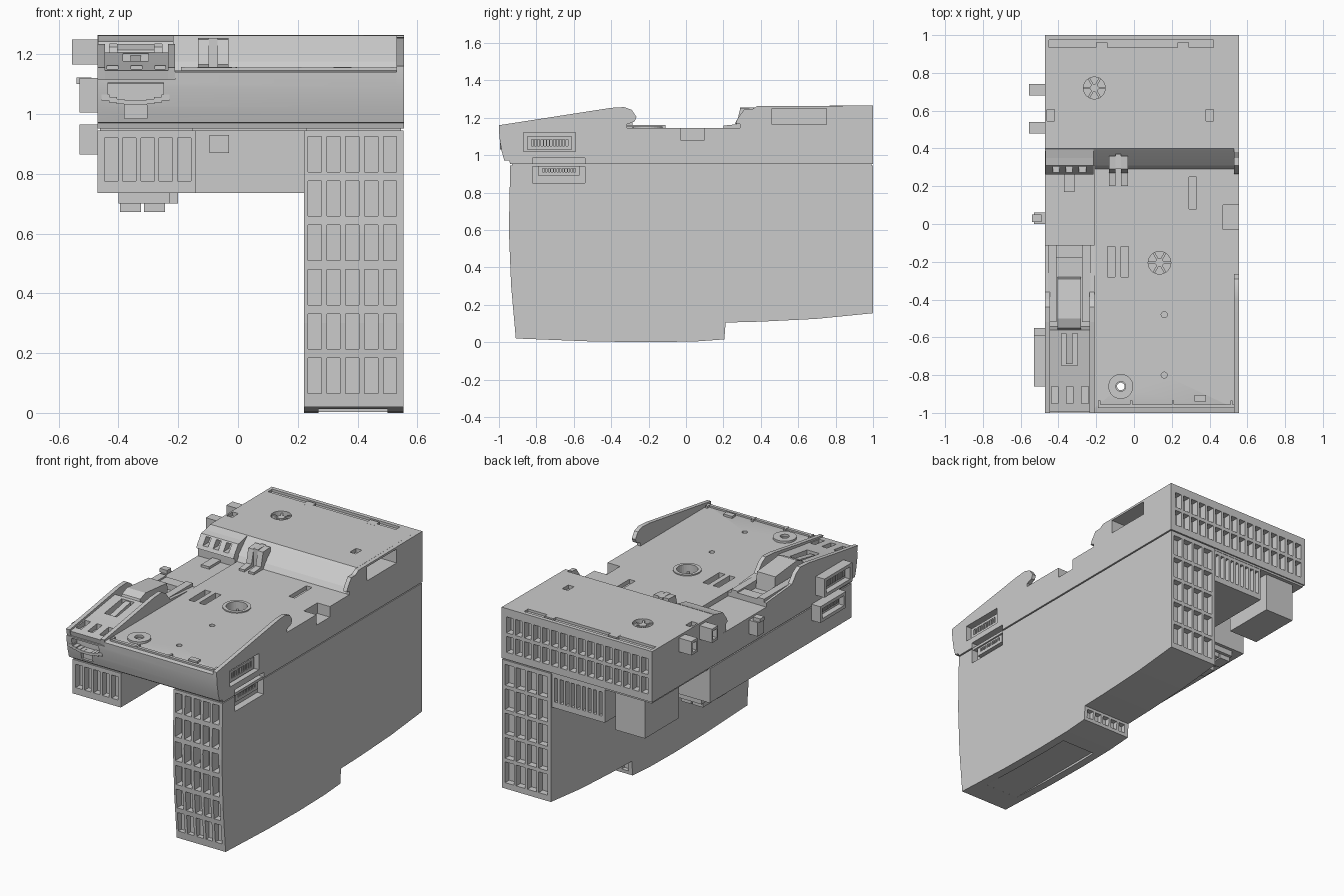
import bpy, bmesh, math
from mathutils import Matrix, Vector


def finish(name, bm, smooth=False):
    bmesh.ops.recalc_face_normals(bm, faces=bm.faces)
    me = bpy.data.meshes.new(name)
    bm.to_mesh(me)
    bm.free()
    ob = bpy.data.objects.new(name, me)
    bpy.context.collection.objects.link(ob)
    if smooth:
        bpy.context.view_layer.objects.active = ob
        bpy.ops.object.select_all(action='DESELECT')
        ob.select_set(True)
        bpy.ops.object.shade_smooth_by_angle(angle=math.radians(25))
    return ob


def add_box(bm, b):
    x0, x1, y0, y1, z0, z1 = b
    m = Matrix.Translation(((x0 + x1) / 2, (y0 + y1) / 2, (z0 + z1) / 2))
    bmesh.ops.create_cube(bm, size=1, matrix=m @ Matrix.Diagonal((x1 - x0, y1 - y0, z1 - z0, 1)))


def boxes(name, *bounds):
    bm = bmesh.new()
    for b in bounds:
        add_box(bm, b)
    return finish(name, bm)


def prism(name, pts, x0, x1, smooth=False):
    """Extrude a (y, z) outline along x."""
    bm = bmesh.new()
    f = bm.faces.new([bm.verts.new((x0, y, z)) for y, z in pts])
    g = bmesh.ops.extrude_face_region(bm, geom=[f])['geom']
    bmesh.ops.translate(bm, vec=(x1 - x0, 0, 0), verts=[v for v in g if isinstance(v, bmesh.types.BMVert)])
    return finish(name, bm, smooth)


def add_cyl(bm, x, y, z0, z1, r, n=28):
    bmesh.ops.create_cone(bm, cap_ends=True, segments=n, radius1=r, radius2=r, depth=z1 - z0,
                          matrix=Matrix.Translation((x, y, (z0 + z1) / 2)))


def ring(name, x, y, z0, z1, ro, ri):
    bm = bmesh.new()
    add_cyl(bm, x, y, z0, z1, ro)
    return cut(finish(name, bm), cyls=[(x, y, z0 - .1, z1 + .1, ri)])


def cut(ob, bounds=(), cyls=()):
    """Subtract separate boxes and cylinders from an object."""
    bm = bmesh.new()
    for b in bounds:
        add_box(bm, b)
    for c in cyls:
        add_cyl(bm, *c)
    cutter = finish("cutter", bm)
    cutter.hide_render = True
    mod = ob.modifiers.new("cut", 'BOOLEAN')
    mod.operation, mod.solver, mod.object = 'DIFFERENCE', 'EXACT', cutter
    dg = bpy.context.evaluated_depsgraph_get()
    me = bpy.data.meshes.new_from_object(ob.evaluated_get(dg))
    ob.modifiers.clear()
    ob.data = me
    bpy.data.objects.remove(cutter)
    return ob


def grid(x0, x1, y0, y1, z0, z1, nx, nz, gx=.016, gz=.022):
    """Slots spread over a rectangle in the x-z plane."""
    w, h = (x1 - x0) / nx, (z1 - z0) / nz
    return [(x0 + i * w + gx / 2, x0 + (i + 1) * w - gx / 2, y0, y1,
             z0 + j * h + gz / 2, z0 + (j + 1) * h - gz / 2) for i in range(nx) for j in range(nz)]


front = [(-.94, .952), (-.945, .97), (-.972, .972), (-.985, 1.02), (-.997, 1.09), (-1, 1.14)]

# Upper housing with stepped top
body = prism("upper_housing", front + [(-.975, 1.145), (.29, 1.145), (.31, 1.175), (.385, 1.25),
             (.40, 1.263), (1, 1.265), (1, .952)], -.47, .53, True)
cut(body, [(-.5, -.21, -1.1, .31, 1.115, 1.4)])
cut(body, [(.47, .6, -.03, .10, 1.08, 1.3), (.45, .6, .46, .75, 1.165, 1.25),
           (.46, .6, -.87, -.59, 1.02, 1.12), (.46, .6, -.82, -.54, .9, .985)])
cut(body, grid(-.45, .53, .955, 1.1, .985, 1.225, 16, 2))
cut(body, [(-.45, .42, .935, .975, 1.25, 1.3), (-.46, -.42, .545, .605, 1.24, 1.3),
           (.38, .42, .545, .605, 1.24, 1.3), (-.14, -.10, -.28, -.12, 1.09, 1.2),
           (-.07, -.03, -.28, -.12, 1.09, 1.2), (.29, .33, .08, .25, 1.12, 1.2)],
    [(.135, -.205, 1.09, 1.2, .062), (.16, -.48, 1.1, 1.2, .016), (.16, -.8, 1.1, 1.2, .016),
     (-.07, -.86, .9, 1.3, .02), (-.21, .72, 1.235, 1.3, .058)])

# Thin right wall with hooked ends
wall = prism("right_side_wall", front + [(-1, 1.16), (-.4, 1.253), (-.33, 1.257), (-.29, 1.242), (-.265, 1.205),
             (-.275, 1.18), (-.315, 1.165), (-.315, 1.145), (.29, 1.145), (.29, 1.165), (.265, 1.17),
             (.275, 1.195), (.31, 1.243), (.35, 1.243), (.38, 1.262), (1, 1.265), (1, .952)], .53, .555, True)
cut(wall, [(.4, .7, -.03, .10, 1.08, 1.2), (.4, .7, .46, .75, 1.165, 1.25),
           (.4, .7, -.87, -.59, 1.02, 1.12), (.4, .7, -.82, -.54, .9, .985)])

# Tall right leg with curved foot
leg = prism("right_leg", [(-.94, .945), (-.947, .6), (-.935, .3), (-.91, .02), (-.5, .004), (-.2, 0), (.05, .004),
            (.205, .015), (.212, .105), (.4, .11), (.7, .125), (1, .155), (1, .945)], .22, .553)
cut(leg, grid(.225, .54, -1.1, -.885, .05, .94, 5, 6, .018, .03))
cut(leg, grid(.235, .54, .96, 1.1, .18, .93, 4, 5))
cut(leg, grid(.24, .54, .18, .25, .025, .1, 5, 1))
cut(leg, [(.27, .50, -.75, -.05, -.1, .014), (.51, .6, -.82, -.54, .85, .96)])

# Seam filler between the housing halves
boxes("seam_core", (-.462, .545, .446, .992, .94, .956), (-.462, -.15, -.93, .43, .94, .956),
      (.23, .545, -.93, .99, .94, .956))

# Lower front-left block, rear bridge and rear plug
block = boxes("left_block", (-.47, -.14, -.94, .44, .735, .945))
cut(block, grid(-.455, -.15, -1.1, -.9, .765, .93, 5, 1))
bridge = boxes("rear_bridge", (-.14, .22, .44, .99, .735, .945))
cut(bridge, grid(-.13, .21, .95, 1.1, .76, .93, 9, 1))
boxes("rear_bridge_tab", (-.095, -.03, .42, .45, .87, .93))
boxes("rear_plug", (-.40, -.20, .64, .97, .70, .955))
boxes("bottom_clips", (-.40, -.23, .15, .42, .70, .74), *[
    (x, x + .07, y, y + .09, .672, .705) for x in (-.395, -.315) for y in (.17, .31)])

# Side connectors: recessed on the right, projecting on the left
for name, y0, y1, z0, z1 in (("upper", -.85, -.61, 1.03, 1.10), ("lower", -.79, -.57, .89, .945)):
    c = boxes(name + "_right_connector", (.46, .535, y0, y1, z0, z1))
    n = 12
    w = (y1 - y0 - .04) / n
    cut(c, [(.51, .6, y0 + .02 + i * w + .004, y0 + .02 + (i + 1) * w - .002, z0 + .02, z1 - .015) for i in range(n)])
    fr = boxes(name + "_left_connector", (-.53, -.47, y0 - .01, y1 + .02, z0 - .025, z1 + .02))
    cut(fr, [(-.6, -.495, y0 + .01, y1, z0 - .005, z1)])
    boxes(name + "_left_pins", *[(-.50, -.49, y0 + .02 + i * w, y0 + .03 + i * w, z0 + .01, z1 - .01) for i in range(n)])
for y in (.48, .68):
    s = boxes("left_socket_tab", (-.555, -.47, y, y + .06, 1.165, 1.25))
    cut(s, [(-.6, -.53, y + .012, y + .048, 1.18, 1.235)])
boxes("left_hook_tab", (-.53, -.47, 0, .06, 1.015, 1.10), (-.54, -.49, .01, .05, 1.10, 1.122))

# Rail latch in the left channel
for x in (-.47, -.235):
    prism("latch_side_cheek", [(-.99, 1.10), (-1, 1.155), (-.8, 1.185), (-.52, 1.23), (-.44, 1.235), (-.40, 1.21),
          (-.36, 1.16), (-.11, 1.14), (-.11, 1.10)], x, x + .025)
ramp = prism("latch_ramp", [(-.985, 1.1), (-.995, 1.145), (-.8, 1.17), (-.56, 1.205), (-.54, 1.1)], -.446, -.234)
cut(ramp, [(x - .018, x + .018, -.95, -.86, 1.13, 1.3) for x in (-.42, -.34, -.26)]
    + [(-.385, -.30, -.75, -.58, 1.14, 1.3)])
prism("latch_tongue", [(-.74, 1.13), (-.74, 1.165), (-.56, 1.2), (-.56, 1.13)], -.36, -.325)
prism("latch_lever", [(-.57, 1.15), (-.55, 1.215), (-.50, 1.235), (-.29, 1.215), (-.28, 1.11), (-.5, 1.11)],
      -.405, -.28)
boxes("latch_frame", (-.455, -.41, -.52, -.11, 1.11, 1.16), (-.275, -.23, -.52, -.11, 1.11, 1.16),
      (-.41, -.275, -.18, -.11, 1.11, 1.15), (-.37, -.315, .17, .30, 1.11, 1.13))
catch = prism("rail_catch", [(.28, 1.11), (.28, 1.16), (.262, 1.17), (.275, 1.195), (.31, 1.243), (.35, 1.25),
              (.395, 1.262), (.395, 1.11)], -.468, -.215)
cut(catch, [(x, x + .035, .2, .36, 1.19, 1.235) for x in (-.43, -.36, -.29)])

# Front opening of the left channel with a curved lip
cut(body, [(-.435, -.25, -1.1, -.945, 1.045, 1.105), (-.38, -.305, -1.1, -.96, .985, 1.03)])
bm = bmesh.new()
for i in range(9):
    a = (i - 4) / 4
    add_box(bm, (-.343 + a * .1 - .013, -.343 + a * .1 + .013, -.995, -.95, 1.03 + .015 * a * a, 1.045 + .02 * a * a))
finish("front_curved_lip", bm)

# Top details: front rail, locating hooks, screw bosses
boxes("front_top_rail", (-.19, .53, -.975, -.955, 1.14, 1.155), (.32, .38, -.94, -.905, 1.14, 1.158),
      *[(x, x + .012, -.975, -.935, 1.14, 1.158) for x in (-.19, -.02, .2, .51)])
for x in (-.115, -.05):
    prism("locating_hook", [(.20, 1.14), (.20, 1.158), (.27, 1.165), (.29, 1.25), (.36, 1.255), (.36, 1.22),
          (.33, 1.2), (.33, 1.14)], x - .018, x + .018)
boxes("hook_bridge", (-.098, -.068, .29, .37, 1.15, 1.255))
ring("centre_boss", .135, -.205, 1.10, 1.152, .08, .06)
ring("front_boss", -.07, -.86, 1.14, 1.158, .066, .026)
for x, y, z, r in ((.135, -.205, 1.085, .05), (-.21, .72, 1.23, .05)):
    bm = bmesh.new()
    add_cyl(bm, x, y, z, z + .025, .022)
    for i in range(6):
        m = Matrix.Translation((x, y, z + .01)) @ Matrix.Rotation(i * math.pi / 3, 4, 'Z')
        bmesh.ops.create_cube(bm, size=1, matrix=m @ Matrix.Translation((.038, 0, 0)) @ Matrix.Diagonal((.045, .012, .025, 1)))
    finish("screw_spokes", bm)
boxes("rear_edge_catches", (-.20, -.14, .91, .96, 1.245, 1.265), (.23, .29, .91, .96, 1.245, 1.265))
